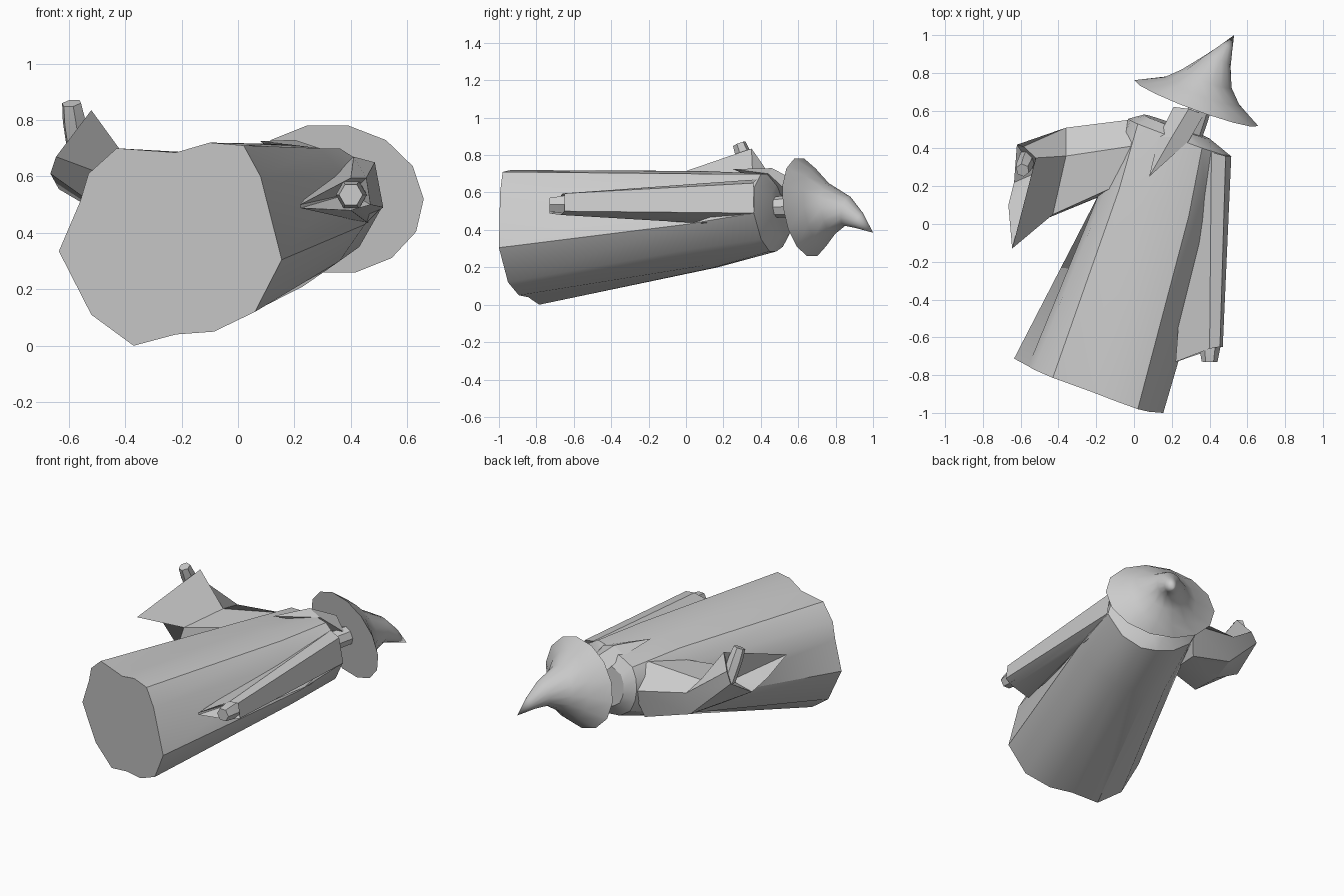
import bpy, bmesh, math
from mathutils import Vector

if "Cube" in bpy.data.objects:
    bpy.data.objects.remove(bpy.data.objects["Cube"], do_unlink=True)

grey = bpy.data.materials.new("plain grey")
grey.use_nodes = True
COLOUR = (0.6, 0.6, 0.6, 1)
grey.diffuse_color = COLOUR
grey.node_tree.nodes["Principled BSDF"].inputs["Base Color"].default_value = COLOUR


def loft(name, rings, angle=30):
    """Skin a list of equal rings and close both ends; a one-point ring is a tip."""
    bm = bmesh.new()
    rows = [[bm.verts.new(p) for p in ring] for ring in rings]
    for a, b in zip(rows, rows[1:]):
        n = max(len(a), len(b))
        for i in range(n):
            j = (i + 1) % n
            quad = [a[i % len(a)], a[j % len(a)], b[j % len(b)], b[i % len(b)]]
            bm.faces.new(list(dict.fromkeys(quad)))
    for row in (rows[0], rows[-1]):
        if len(row) > 2:
            bm.faces.new(row)
    bmesh.ops.recalc_face_normals(bm, faces=bm.faces)
    mesh = bpy.data.meshes.new(name)
    bm.to_mesh(mesh)
    bm.free()
    mesh.materials.append(grey)
    obj = bpy.data.objects.new(name, mesh)
    bpy.context.collection.objects.link(obj)
    bpy.ops.object.select_all(action='DESELECT')
    obj.select_set(True)
    bpy.context.view_layer.objects.active = obj
    bpy.ops.object.shade_smooth_by_angle(angle=math.radians(angle))
    return obj


def slanted(offset, outline):
    """Place an x, z outline on a plane across the leaning body."""
    return [(x, offset - 0.367 * x - 0.073 * z, z) for x, z in outline]


def shrink(outline, factor):
    """Scale an x, z outline about its own middle."""
    cx, cz = (sum(v) / len(outline) for v in zip(*outline))
    return [(cx + (x - cx) * factor, cz + (z - cz) * factor) for x, z in outline]


def ellipse(centre, normal, wide, high, sides):
    n = Vector(normal).normalized()
    side = n.cross(Vector((0, 0, 1))).normalized()
    up = side.cross(n)
    turns = [math.tau * i / sides for i in range(sides)]
    return [Vector(centre) + side * wide * math.cos(t) + up * high * math.sin(t)
            for t in turns]


def tube(name, start, end, radii, sides):
    """Straight faceted limb with a radius at each evenly spaced station."""
    a, b = Vector(start), Vector(end)
    last = len(radii) - 1
    return loft(name, [ellipse(a.lerp(b, i / last), b - a, r, r, sides)
                       for i, r in enumerate(radii)])


# Robe: wavy hem, waist, shoulders and a low domed top
hem = [(.155, .305), (.08, .6), (.02, .71), (-.1, .72), (-.22, .685), (-.43, .7), (-.53, .61),
       (-.56, .51), (-.635, .335), (-.52, .11), (-.37, .0), (-.22, .04), (-.085, .05), (.06, .12)]
chest = [(.45, .43), (.38, .6), (.29, .7), (.17, .715), (.05, .71), (-.08, .68), (-.14, .6),
         (-.16, .5), (-.15, .37), (-.07, .25), (.04, .2), (.14, .195), (.23, .21), (.36, .3)]
shoulders = [(.51, .49), (.47, .63), (.36, .7), (.25, .7), (.12, .68), (.02, .66), (-.02, .6),
             (-.03, .53), (-.02, .46), (.02, .38), (.12, .31), (.22, .285), (.32, .285), (.43, .35)]
loft("robe", [slanted(-.921, hem), slanted(.2, chest), slanted(.585, shoulders),
              slanted(.635, shrink(shoulders, .65))])

# Head between the collar and the hat
tube("head", (.30, .45, .52), (.36, .65, .53), [.055, .06, .06], 8)

# Beard lying down the chest
loft("beard", [
    [(.21, .62, .57), (.29, .61, .65), (.37, .58, .57), (.30, .58, .52)],
    [(.13, .46, .68), (.20, .46, .73), (.29, .44, .70), (.2, .45, .64)],
    [(.08, .25, .725)]], 20)

# Hat: oval brim, flared cone and bent tip
lean = (.37, 1, .15)
loft("hat", [
    ellipse((.33, .64, .52), lean, .35, .27, 14),
    ellipse((.36, .705, .52), lean, .21, .215, 14),
    ellipse((.385, .77, .515), lean, .14, .14, 14),
    ellipse((.44, .86, .50), (.4, 1, -.2), .077, .08, 14),
    ellipse((.485, .925, .45), (.5, 1, -.6), .038, .045, 14),
    [(.53, 1.0, .385)]], 50)

# Left sleeve hanging beside the robe, hollow at the cuff, with its hand
loft("left_sleeve", [
    [(.46, .09, .435), (.30, .30, .60), (.41, .38, .67), (.485, .36, .65),
     (.515, .36, .49), (.48, .3, .465)],
    [(.222, -.73, .488), (.22, -.73, .5), (.40, -.66, .595), (.455, -.65, .595),
     (.47, -.65, .5), (.4, -.67, .48)],
    [(.40, -.45, .54)]])
tube("left_hand", (.405, -.5, .535), (.40, -.73, .535), [.055, .055, .055, .042], 6)

# Right sleeve reaching out, bent at the elbow, hollow at the cuff, with its hand
loft("right_sleeve", [
    [(.04, .42, .67), (.0, .555, .52), (-.05, .5, .34), (-.08, .35, .36),
     (-.12, .17, .43), (-.12, .19, .62)],
    [(-.36, .36, .615), (-.36, .51, .585), (-.36, .47, .43), (-.44, .25, .44),
     (-.46, .03, .465), (-.43, .05, .59)],
    [(-.52, .35, .835), (-.585, .41, .75), (-.62, .42, .68), (-.635, .22, .555),
     (-.665, .1, .61), (-.645, -.13, .67)],
    [(-.52, .27, .62)]])
tube("right_hand", (-.56, .36, .66), (-.59, .285, .86), [.044, .044, .044, .036], 6)
